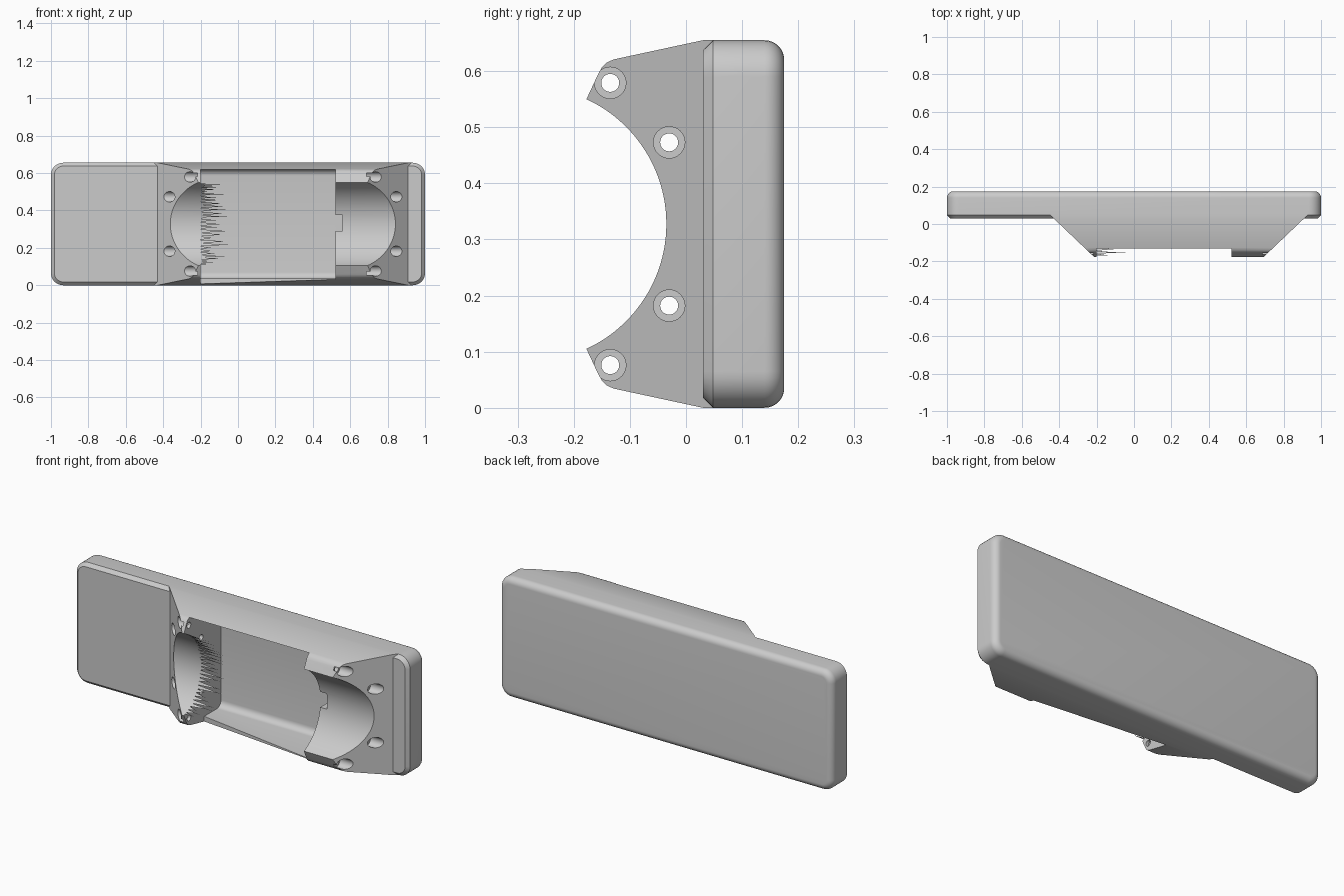
import bpy, bmesh, math, random
from mathutils import Vector

if "Cube" in bpy.data.objects:
    bpy.data.objects.remove(bpy.data.objects["Cube"])

random.seed(4)
MID_Z, CY, R = 0.3275, -0.28, 0.245          # trough axis and radius


def right_x(y):
    return 0.91 - 1.05 * (0.03 - y)


def left_x(y):
    return -0.43 + 1.05 * (0.03 - y)


def loft(name, rings, cap=True):
    """Skin closed rings of equal length into one solid."""
    bm = bmesh.new()
    vs = [[bm.verts.new(p) for p in ring] for ring in rings]
    n = len(vs[0])
    for a, b in zip(vs, vs[1:]):
        for i in range(n):
            j = (i + 1) % n
            bm.faces.new((a[i], a[j], b[j], b[i]))
    if cap:
        bm.faces.new(vs[0][::-1])
        bm.faces.new(vs[-1])
    bmesh.ops.recalc_face_normals(bm, faces=bm.faces)
    me = bpy.data.meshes.new(name)
    bm.to_mesh(me)
    bm.free()
    ob = bpy.data.objects.new(name, me)
    bpy.context.collection.objects.link(ob)
    return ob


def boolean(target, tool, op='DIFFERENCE'):
    mod = target.modifiers.new("cut", 'BOOLEAN')
    mod.operation, mod.solver, mod.object = op, 'EXACT', tool
    bpy.context.view_layer.objects.active = target
    bpy.ops.object.modifier_apply(modifier=mod.name)
    bpy.data.objects.remove(tool)


def prism_x(name, yz, x0, x1):
    return loft(name, [[(x, y, z) for y, z in yz] for x in (x0, x1)])


def prism_z(name, xy, z0, z1):
    return loft(name, [[(x, y, z) for x, y in xy] for z in (z0, z1)])


def circle(y, z, r, n=32):
    return [(y + r * math.cos(2 * math.pi * i / n), z + r * math.sin(2 * math.pi * i / n))
            for i in range(n)]


def rounded_ring(y, inset, radius=0.065, seg=8):
    pts, r = [], radius - inset
    for k, (sx, sz) in enumerate(((1, 1), (-1, 1), (-1, -1), (1, -1))):
        for i in range(seg + 1):
            a = math.pi / 2 * (k + i / seg)
            pts.append((sx * (1 - radius) + r * math.cos(a), y,
                        MID_Z + sz * (MID_Z - radius) + r * math.sin(a)))
    return pts


# Back plate: chamfered front rim, rounded back rim
rings = [rounded_ring(0.03, 0.018), rounded_ring(0.048, 0)]
for i in range(9):
    a = math.pi / 2 * i / 8
    rings.append(rounded_ring(0.14 + 0.035 * math.sin(a), 0.035 * (1 - math.cos(a))))
body = loft("mount_body", rings)

# Saddle housing: troughed profile with sloping ends
half = [(0.05, 0.655), (0.03, 0.655), (-0.128, 0.621), (-0.140, 0.616),
        (-0.149, 0.608), (-0.156, 0.596)]
tip = math.asin(0.2225 / R)
arc = [(CY + R * math.cos(t), MID_Z + R * math.sin(t))
       for t in (tip * (1 - i / 24) for i in range(49))]
profile = half + arc + [(y, 2 * MID_Z - z) for y, z in reversed(half)]
housing = loft("housing", [[(f(y), y, z) for y, z in profile] for f in (left_x, right_x)])
boolean(body, housing, 'UNION')

# Central pocket with filleted floor
fr, floor_y = 0.035, 0.14
pocket = [(-0.4, 0.035)]
for k, zc in ((0, 0.035 + fr), (1, 0.62 - fr)):
    for i in range(7):
        a = -math.pi / 2 + math.pi / 2 * (k + i / 6)
        pocket.append((floor_y - fr + fr * math.cos(a), zc + fr * math.sin(a)))
pocket.append((-0.4, 0.62))
boolean(body, prism_x("pocket", pocket, -0.2, 0.52))

# Cable notch in the right saddle
notch = [(-0.2, 0.29), (floor_y - 0.001, 0.29), (floor_y - 0.001, 0.375), (-0.2, 0.375)]
boolean(body, prism_x("notch", notch, 0.5, 0.56))

# Lower wall is cut away along a diagonal
boolean(body, prism_z("wall_cut", [(0.52, -0.114), (0.52, -0.25), (-0.2, -0.25),
                                   (-0.2, -0.004)], -0.1, 0.045))

# Screw holes with counterbores in both sloping ends
for y, dz in ((-0.135, 0.2515), (-0.03, 0.1455)):
    for s in (1, -1):
        z = MID_Z + s * dz
        boolean(body, prism_x("bore", circle(y, z, 0.016), -0.8, 1.2))
        boolean(body, prism_x("right_bore", circle(y, z, 0.028), right_x(y) - 0.05, 1.2))
        boolean(body, prism_x("left_bore", circle(y, z, 0.028), -0.8, left_x(y) + 0.04))

# Ragged splinters continuing the left saddle surface
bm = bmesh.new()
count = 56
for i in range(count):
    t0, t1 = (tip * 0.96 * (2 * k / count - 1) for k in (i, i + 1))
    p = [Vector((-0.2, CY + R * math.cos(t), MID_Z + R * math.sin(t))) for t in (t0, t1)]
    end = p[i % 2].copy()
    end.x = random.uniform(-0.17, -0.04)
    bm.faces.new([bm.verts.new(v) for v in (p[0], p[1], end)])
me = bpy.data.meshes.new("saddle_splinters")
bm.to_mesh(me)
bm.free()
splinters = bpy.data.objects.new("saddle_splinters", me)
bpy.context.collection.objects.link(splinters)

# Smooth the rounded areas, keep edges crisp
bpy.ops.object.select_all(action='DESELECT')
body.select_set(True)
bpy.context.view_layer.objects.active = body
bpy.ops.object.shade_smooth_by_angle(angle=math.radians(30))
